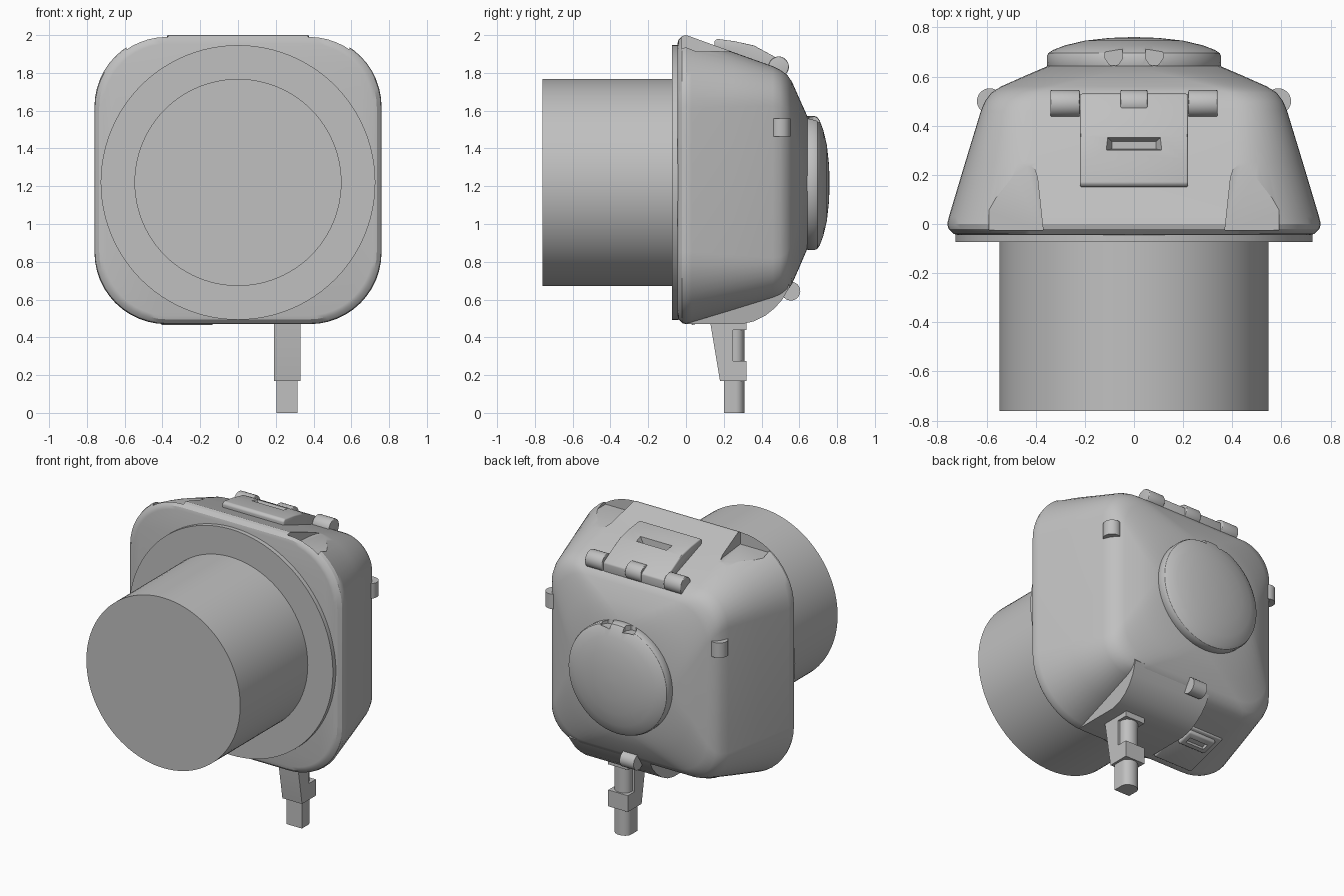
import bpy, bmesh, math
from mathutils import Vector, Matrix

if "Cube" in bpy.data.objects:
    bpy.data.objects.remove(bpy.data.objects["Cube"], do_unlink=True)

grey = bpy.data.materials.new("plain grey")
grey.use_nodes = True
grey.diffuse_color = (0.53, 0.53, 0.53, 1)
grey.node_tree.nodes["Principled BSDF"].inputs["Base Color"].default_value = (0.53, 0.53, 0.53, 1)
AXIS_Z = 1.22


def loft(name, rings, bevel=0.0, angle=30):
    """Skin a list of equal-length rings and close both ends."""
    bm = bmesh.new()
    loops = [[bm.verts.new(p) for p in ring] for ring in rings]
    n = len(loops[0])
    for a, b in zip(loops, loops[1:]):
        for i in range(n):
            j = (i + 1) % n
            bm.faces.new((a[i], a[j], b[j], b[i]))
    bm.faces.new(loops[0])
    bm.faces.new(loops[-1])
    bmesh.ops.recalc_face_normals(bm, faces=bm.faces)
    mesh = bpy.data.meshes.new(name)
    bm.to_mesh(mesh)
    bm.free()
    ob = bpy.data.objects.new(name, mesh)
    bpy.context.collection.objects.link(ob)
    mesh.materials.append(grey)
    select(ob)
    if bevel:
        mod = ob.modifiers.new("edge", "BEVEL")
        mod.width, mod.segments = bevel, 3
        bpy.ops.object.modifier_apply(modifier=mod.name)
    bpy.ops.object.shade_smooth_by_angle(angle=math.radians(angle))
    return ob


def select(ob):
    bpy.ops.object.select_all(action="DESELECT")
    ob.select_set(True)
    bpy.context.view_layer.objects.active = ob


def prism(name, outline, axis, lo, hi, bevel=0.0):
    """Extrude a 2D outline along an axis; the outline uses the other two in order."""
    def at(p, d):
        q = list(p)
        q.insert("xyz".index(axis), d)
        return q
    return loft(name, [[at(p, d) for p in outline] for d in (lo, hi)], bevel)


def circle(cx, cy, r, n=32):
    return [(cx + r * math.cos(math.tau * i / n), cy + r * math.sin(math.tau * i / n)) for i in range(n)]


def box(name, x, y, z, bevel=0.0):
    return prism(name, [(x[0], y[0]), (x[1], y[0]), (x[1], y[1]), (x[0], y[1])], "z", *z, bevel)


def cut(ob, cutter):
    cutter.hide_render = True
    select(ob)
    mod = ob.modifiers.new("cut", "BOOLEAN")
    mod.operation, mod.solver, mod.object = "DIFFERENCE", "EXACT", cutter
    bpy.ops.object.modifier_apply(modifier=mod.name)
    bpy.data.objects.remove(cutter, do_unlink=True)
    bpy.ops.object.shade_smooth_by_angle(angle=math.radians(30))


def rounded(y, hw, lo, hi, r, n=12):
    """Rounded rectangle across the y axis."""
    ring = []
    for k, (sx, zc) in enumerate(((1, hi - r), (-1, hi - r), (-1, lo + r), (1, lo + r))):
        for i in range(n + 1):
            a = math.pi / 2 * (k + i / n)
            ring.append((sx * (hw - r) + r * math.cos(a), y, zc + r * math.sin(a)))
    return ring


# Housing: rounded square shell narrowing to a round neck at the back
housing = loft("housing", [rounded(*s) for s in (
    (-0.045, 0.715, 0.515, 1.955, 0.345),
    (-0.04, 0.735, 0.495, 1.975, 0.36),
    (-0.02, 0.755, 0.475, 1.995, 0.375),
    (0.0, 0.76, 0.47, 2.0, 0.38),
    (0.03, 0.753, 0.478, 1.99, 0.375),
    (0.25, 0.687, 0.545, 1.91, 0.29),
    (0.46, 0.623, 0.61, 1.835, 0.21),
    (0.50, 0.606, 0.625, 1.815, 0.20),
    (0.535, 0.58, 0.645, 1.79, 0.20),
    (0.56, 0.54, 0.68, 1.755, 0.22),
    (0.60, 0.45, 0.77, 1.665, 0.29),
    (0.645, 0.345, 0.875, 1.565, 0.344))])

# Arched finger recesses on the top shoulders
for s in (-1, 1):
    arch = [(0.59, -0.025), (0.37, -0.025), (0.393, 0.19), (0.405, 0.225), (0.43, 0.245), (0.46, 0.235), (0.59, 0.07)]
    cut(housing, prism("recess_cutter", [(s * x, y) for x, y in arch], "z", 1.913, 2.1))

# Front flange and barrel
prism("front_flange", circle(0, AXIS_Z, 0.727, 96), "y", -0.073, -0.04)
prism("front_barrel", circle(0, AXIS_Z, 0.548, 96), "y", -0.76, -0.06)

# Domed rear cap with two small notches on the rim
cap = loft("rear_cap", [[(x, y, z) for x, z in circle(0, AXIS_Z - 0.003, r, 72)] for r, y in (
    (0.345, 0.62), (0.354, 0.645), (0.355, 0.68), (0.349, 0.695), (0.33, 0.708),
    (0.28, 0.727), (0.20, 0.746), (0.10, 0.757), (0.02, 0.76))])
for s in (-1, 1):
    notch = [(-0.036, 0.70), (0.036, 0.712), (0.036, 0.675), (0.02, 0.65), (0, 0.642), (-0.02, 0.65), (-0.036, 0.675)]
    cut(cap, prism("notch_cutter", [(s * (0.082 - x), y) for x, y in notch], "z", 1.535, 1.7))

# Hinged latch plate on the top slope, with a tapered slot
latch = prism("latch_plate", [(0.15, 1.92), (0.15, 1.968), (0.165, 1.98), (0.26, 1.967), (0.36, 1.945),
                              (0.47, 1.885), (0.53, 1.85), (0.53, 1.79)], "x", -0.22, 0.22, 0.008)
cut(latch, loft("slot_cutter", [
    [(-w, a, z), (w, a, z), (w, b, z), (-w, b, z)] for w, a, b, z in ((0.09, 0.305, 0.335, 1.915), (0.122, 0.30, 0.365, 1.975))]))
for name, lo, hi in (("hinge_right", -0.34, -0.22), ("hinge_middle", -0.055, 0.055), ("hinge_left", 0.22, 0.34)):
    prism(name, circle(0.49, 1.832, 0.055, 24), "x", lo, hi, 0.006)

# Small round pegs: one on each side and one under the cap
for name, s in (("left_peg", 1), ("right_peg", -1)):
    prism(name, circle(s * 0.587, 0.5, 0.052), "z", 1.462, 1.558)
prism("lower_peg", circle(0.555, 0.645, 0.05), "x", -0.05, 0.05)

# Curved bulge under the housing that carries the stem
bulge_path = [(0.0, 0.471), (0.30, 0.471), (0.36, 0.485), (0.42, 0.515), (0.47, 0.555), (0.51, 0.60), (0.55, 0.67),
              (0.50, 0.75), (0.0, 0.75)]
loft("stem_bulge", [[(x0 + k * (z - 0.47), y, z) for y, z in bulge_path] for x0, k in ((-0.12, 0), (0.41, 0.2))])

# Stem bracket with a back notch, and the round-backed rod through it
prism("stem_bracket", [(0.13, 0.50), (0.13, 0.47), (0.18, 0.17), (0.32, 0.17), (0.32, 0.275), (0.25, 0.275),
                       (0.25, 0.44), (0.32, 0.44), (0.32, 0.50)], "x", 0.19, 0.33)
arc = [(0.26 + 0.055 * math.cos(math.pi * i / 12), 0.265 + 0.045 * math.sin(math.pi * i / 12)) for i in range(13)]
prism("stem_rod", arc + [(0.205, 0.2), (0.315, 0.2)], "z", 0.0, 0.5)

# Service flap on the sloping underside, with a raised slotted tab
flap = box("service_flap", (-0.14, 0.14), (-0.15, 0.15), (-0.012, 0.03), 0.008)
tab = box("flap_tab", (-0.10, 0.10), (0.02, 0.13), (-0.035, 0.0), 0.012)
cut(tab, box("tab_cutter", (-0.065, 0.065), (0.05, 0.09), (-0.06, -0.015)))
for ob in (flap, tab):
    ob.matrix_world = Matrix.Translation(Vector((-0.27, 0.17, 0.52))) @ Matrix.Rotation(0.3, 4, "X")
